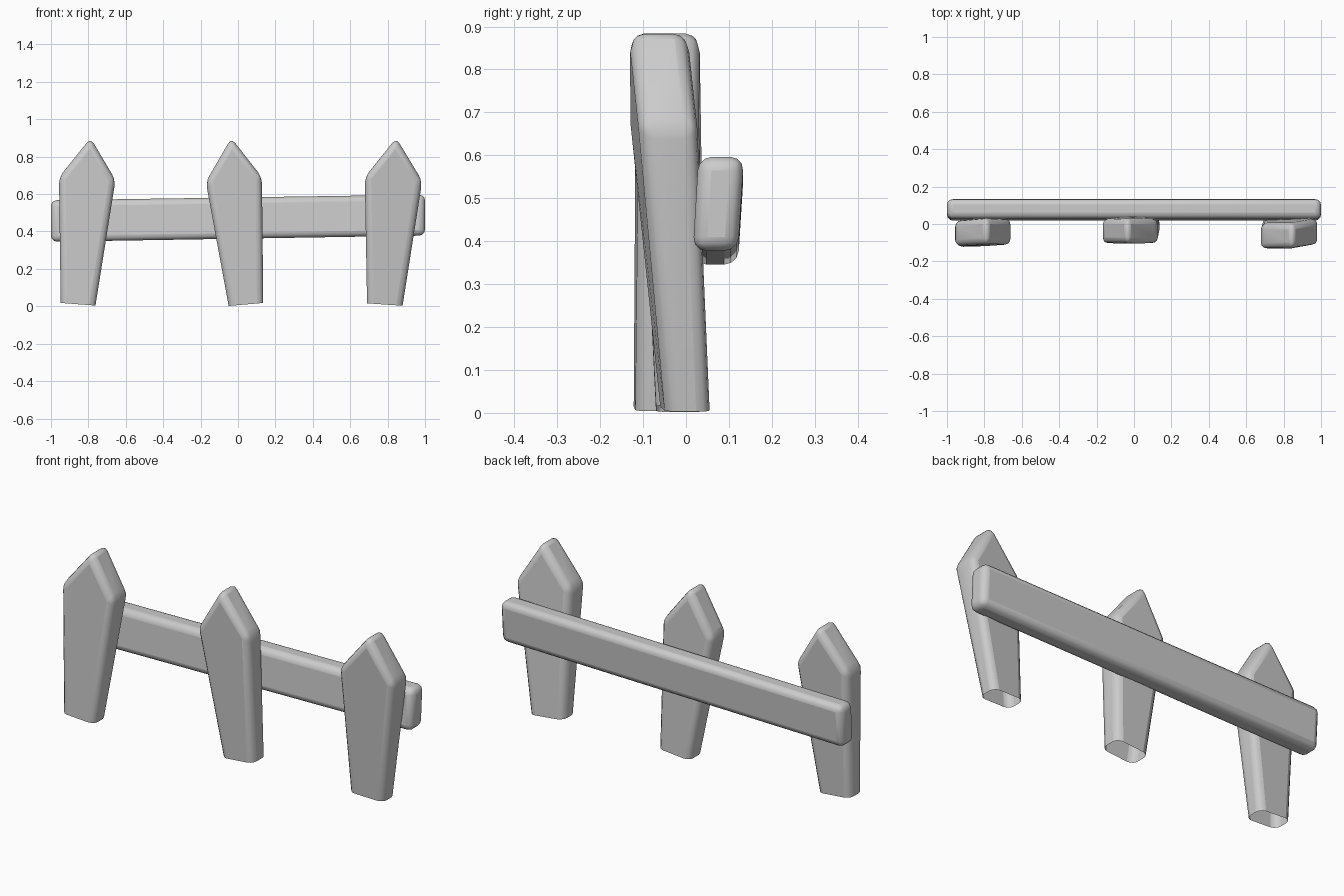
import bpy, bmesh

if "Cube" in bpy.data.objects:
    bpy.data.objects.remove(bpy.data.objects["Cube"])


def finish(name, bm, bevel):
    bmesh.ops.recalc_face_normals(bm, faces=bm.faces[:])
    me = bpy.data.meshes.new(name)
    bm.to_mesh(me)
    bm.free()
    ob = bpy.data.objects.new(name, me)
    bpy.context.collection.objects.link(ob)
    mod = ob.modifiers.new("rounded_edges", 'BEVEL')
    mod.width = bevel
    mod.segments = 3
    mod.limit_method = 'ANGLE'
    mod.angle_limit = 0.35
    bpy.context.view_layer.objects.active = ob
    ob.select_set(True)
    bpy.ops.object.shade_smooth_by_angle(angle=0.7)
    ob.select_set(False)
    return ob


def picket(name, outline, depths, twist):
    """Pointed board: outline in x,z (bottom, shoulders, tip), open underneath."""
    bm = bmesh.new()
    cx = outline[3][0]
    # front/back depth at: bottom, bottom, shoulder, tip, shoulder
    rows = [depths[i] for i in (0, 0, 1, 2, 1)]
    front, back = [], []
    for (x, z), (yf, yb) in zip(outline, rows):
        t = twist * (x - cx)
        front.append(bm.verts.new((x, yf + t, z)))
        back.append(bm.verts.new((x, yb + t, z)))
    bm.faces.new(front)
    bm.faces.new(back[::-1])
    for i in range(1, 5):
        j = (i + 1) % 5
        bm.faces.new((front[i], front[j], back[j], back[i]))
    # keep the big faces planar for a clean bevel
    return finish(name, bm, 0.034)


# Pickets: outline order is bottom left, bottom right, right shoulder, tip, left shoulder
picket("picket_left",
       [(-0.948, 0.018), (-0.762, 0.004), (-0.655, 0.675), (-0.788, 0.9), (-0.957, 0.69)],
       [(-0.118, -0.01), (-0.114, 0.025), (-0.11, 0.034)], 0.03)
picket("picket_middle",
       [(-0.05, 0.002), (0.135, 0.018), (0.128, 0.69), (-0.036, 0.9), (-0.172, 0.665)],
       [(-0.07, 0.045), (-0.105, 0.027), (-0.105, 0.034)], 0.0)
picket("picket_right",
       [(0.69, 0.016), (0.88, 0.003), (0.985, 0.67), (0.846, 0.9), (0.678, 0.69)],
       [(-0.05, 0.055), (-0.123, 0.018), (-0.132, 0.004)], 0.08)

# Rail: slightly skewed beam behind the pickets
bm = bmesh.new()
ends = []
for x, zb, zt in ((-1, 0.345, 0.567), (1, 0.378, 0.597)):
    ends.append([bm.verts.new((x, y, z)) for y, z in
                 ((0.016, zb), (0.121, zb), (0.135, zt), (0.029, zt))])
a, b = ends
bm.faces.new(a)
bm.faces.new(b[::-1])
for i in range(4):
    j = (i + 1) % 4
    bm.faces.new((a[i], a[j], b[j], b[i]))
finish("rail", bm, 0.032)
